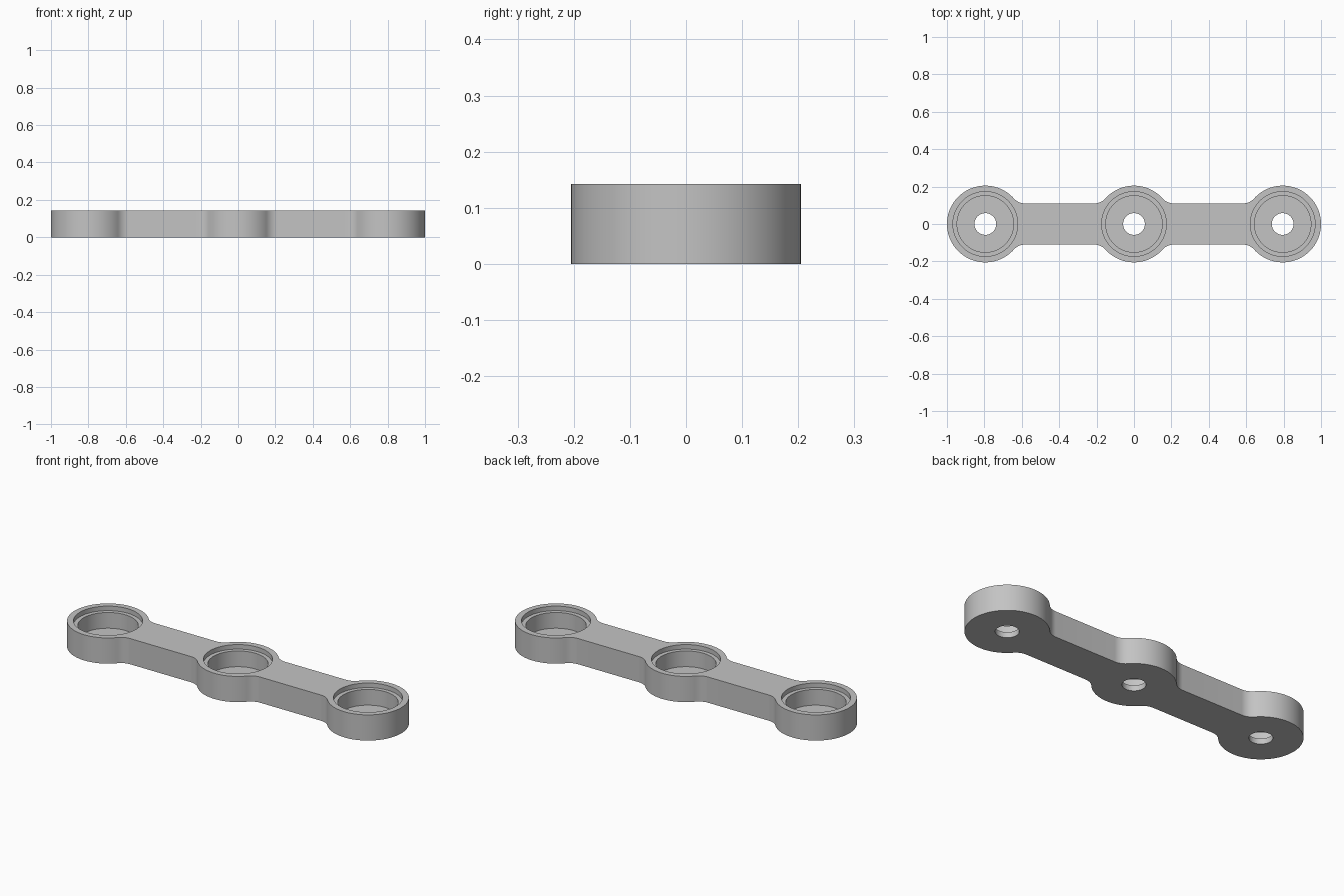
import bpy, bmesh
from math import pi, sin, cos, atan2, sqrt

cube = bpy.data.objects.get("Cube")
if cube:
    bpy.data.objects.remove(cube, do_unlink=True)

HEIGHT = 0.142
HUB_R = 0.205        # outer radius of each hub
HUB_X = 0.795        # spacing of the hubs
BAR = 0.11           # half width of the connecting bars
FILLET = 0.08
SEAT_R, BORE_R, HOLE_R = 0.173, 0.151, 0.058
SEAT_Z, FLOOR_Z = 0.117, 0.03

grey = bpy.data.materials.new("plain grey")
grey.use_nodes = True
colour = (0.55, 0.55, 0.55, 1)
grey.diffuse_color = colour
grey.node_tree.nodes["Principled BSDF"].inputs["Base Color"].default_value = colour


def arc(cx, cy, r, start, end, steps):
    return [(cx + r * cos(start + (end - start) * i / steps),
             cy + r * sin(start + (end - start) * i / steps))
            for i in range(steps + 1)]


def make_object(name, bm):
    bmesh.ops.recalc_face_normals(bm, faces=bm.faces)
    mesh = bpy.data.meshes.new(name)
    bm.to_mesh(mesh)
    bm.free()
    mesh.materials.append(grey)
    obj = bpy.data.objects.new(name, mesh)
    bpy.context.collection.objects.link(obj)
    return obj


def link_body():
    # Back half of the outline: hub arcs joined by fillets and straight bars
    dx = sqrt((HUB_R + FILLET) ** 2 - (BAR + FILLET) ** 2)
    a = atan2(BAR + FILLET, dx)
    fy = BAR + FILLET
    half = []
    for cx in (HUB_X, 0, -HUB_X):
        first, last = cx > 0, cx < 0
        if not first:
            half += arc(cx + dx, fy, FILLET, -pi / 2, a - pi, 10)[:-1]
        half += arc(cx, 0, HUB_R, 0 if first else a, pi if last else pi - a, 48)
        if not last:
            half += arc(cx - dx, fy, FILLET, -a, -pi / 2, 10)[1:]
    # Mirror to the front half and extrude
    outline = half + [(x, -y) for x, y in half[-2:0:-1]]
    bm = bmesh.new()
    face = bm.faces.new([bm.verts.new((x, y, 0)) for x, y in outline])
    top = bmesh.ops.extrude_face_region(bm, geom=[face])["geom"]
    bmesh.ops.translate(bm, vec=(0, 0, HEIGHT),
                        verts=[v for v in top if isinstance(v, bmesh.types.BMVert)])
    return make_object("three_hub_link", bm)


def bore_cutter(cx, sides=96):
    # Stepped round plug: through hole, deep bore and shallow seat
    profile = [(HOLE_R, -0.05), (HOLE_R, FLOOR_Z), (BORE_R, FLOOR_Z),
               (BORE_R, SEAT_Z), (SEAT_R, SEAT_Z), (SEAT_R, HEIGHT + 0.05)]
    bm = bmesh.new()
    rings = [[bm.verts.new((x, y, z)) for x, y in arc(cx, 0, r, 0, 2 * pi, sides)[:-1]]
             for r, z in profile]
    for low, high in zip(rings, rings[1:]):
        for i in range(sides):
            j = (i + 1) % sides
            bm.faces.new((low[i], low[j], high[j], high[i]))
    bm.faces.new(rings[0])
    bm.faces.new(rings[-1])
    cutter = make_object("bore_cutter", bm)
    cutter.hide_render = True
    return cutter


body = link_body()
bpy.ops.object.select_all(action='DESELECT')
bpy.context.view_layer.objects.active = body
body.select_set(True)

# Cut the stepped bore into every hub
for hub_x in (-HUB_X, 0, HUB_X):
    cutter = bore_cutter(hub_x)
    mod = body.modifiers.new("bore", 'BOOLEAN')
    mod.operation = 'DIFFERENCE'
    mod.solver = 'EXACT'
    mod.object = cutter
    bpy.ops.object.modifier_apply(modifier=mod.name)
    bpy.data.objects.remove(cutter, do_unlink=True)

bpy.ops.object.shade_smooth_by_angle(angle=pi / 6)
